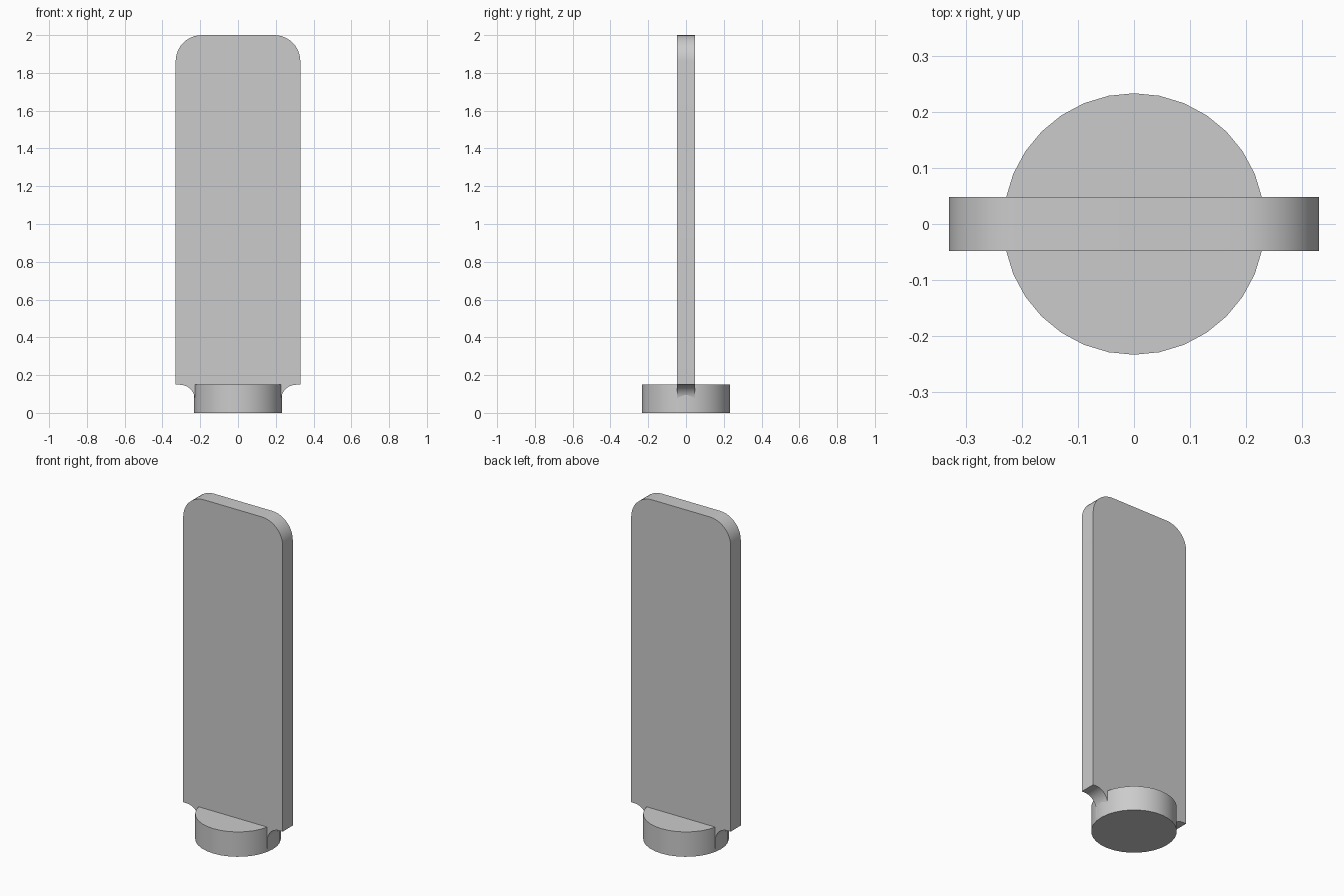
import bpy, bmesh, math

cube = bpy.data.objects.get("Cube")
if cube:
    bpy.data.objects.remove(cube, do_unlink=True)

HALF_W, HALF_T, HEIGHT = 0.33, 0.048, 2.0
BASE_R, BASE_H = 0.233, 0.149
NECK, CORNER_R, FILLET_R = 0.228, 0.138, 0.08

grey = bpy.data.materials.new("plain grey")
grey.use_nodes = True
grey.diffuse_color = (0.6, 0.6, 0.6, 1)
grey.node_tree.nodes["Principled BSDF"].inputs["Base Color"].default_value = (0.6, 0.6, 0.6, 1)


def arc(cx, cz, r, start, end, steps=10):
    angles = [math.radians(start + (end - start) * i / steps) for i in range(steps + 1)]
    return [(cx + r * math.cos(a), cz + r * math.sin(a)) for a in angles]


def finish(obj):
    obj.data.materials.append(grey)
    bpy.ops.object.select_all(action="DESELECT")
    obj.select_set(True)
    bpy.context.view_layer.objects.active = obj
    bpy.ops.object.shade_smooth_by_angle(angle=math.radians(30))


# Round base
bpy.ops.mesh.primitive_cylinder_add(vertices=32, radius=BASE_R, depth=BASE_H,
                                    location=(0, 0, BASE_H / 2))
base = bpy.context.object
base.name = "round_base"
finish(base)

# Upright panel: half outline from the buried neck to the top, then mirrored
half = [(NECK, 0.02)]
half += arc(NECK + FILLET_R, BASE_H - FILLET_R, FILLET_R, 180, 90)
half += [(HALF_W, BASE_H)]
half += arc(HALF_W - CORNER_R, HEIGHT - CORNER_R, CORNER_R, 0, 90)
outline = half + [(-x, z) for x, z in reversed(half)]

bm = bmesh.new()
face = bm.faces.new([bm.verts.new((x, -HALF_T, z)) for x, z in outline])
back = bmesh.ops.extrude_face_region(bm, geom=[face])["geom"]
bmesh.ops.translate(bm, vec=(0, 2 * HALF_T, 0),
                    verts=[v for v in back if isinstance(v, bmesh.types.BMVert)])
bmesh.ops.recalc_face_normals(bm, faces=bm.faces)
mesh = bpy.data.meshes.new("upright_panel")
bm.to_mesh(mesh)
bm.free()
panel = bpy.data.objects.new("upright_panel", mesh)
bpy.context.collection.objects.link(panel)
finish(panel)
